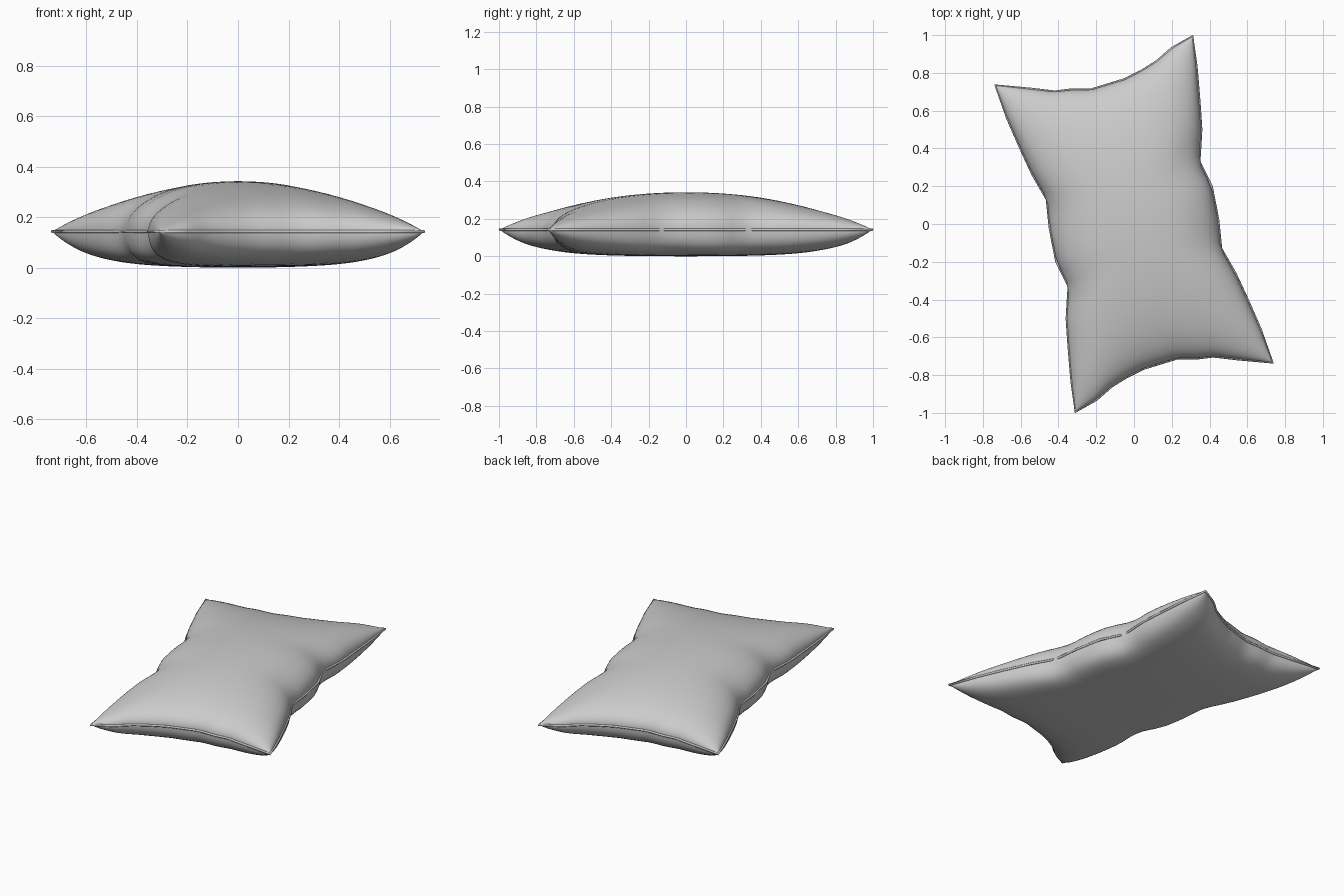
import bpy, bmesh, math
from mathutils import Vector

if "Cube" in bpy.data.objects:
    bpy.data.objects.remove(bpy.data.objects["Cube"])

# Seam outline: one end and one side; the other two are point-symmetric
END = [(-.735, .735), (-.55, .715), (-.42, .70), (-.34, .71), (-.23, .71), (-.05, .765),
       (.04, .81), (.12, .86), (.2, .93), (.31, .995)]
SIDE = [(.31, .995), (.33, .83), (.345, .65), (.355, .5), (.345, .33), (.41, .2), (.445, .02),
        (.46, -.13), (.535, -.26), (.6, -.4), (.67, -.56), (.735, -.735)]
SEAM_Z = .142
N = 40


def along(pts, t):
    """Point at fraction t of a polyline's length."""
    p = [Vector(q) for q in pts]
    lens = [(b - a).length for a, b in zip(p, p[1:])]
    d = t * sum(lens)
    for a, b, l in zip(p, p[1:], lens):
        if d <= l:
            return a.lerp(b, d / l)
        d -= l
    return p[-1]


def top(u): return along(END, u)
def bottom(u): return -along(END, 1 - u)
def right(v): return along(SIDE, 1 - v)
def left(v): return -along(SIDE, v)


def patch(u, v):
    """Fill the outline by blending its four edges."""
    a = bottom(u) * (1 - v) + top(u) * v + left(v) * (1 - u) + right(v) * u
    return a - (bottom(0) * (1 - u) * (1 - v) + bottom(1) * u * (1 - v)
                + top(0) * (1 - u) * v + top(1) * u * v)


def puff(u, v):
    """Fullness from 0 at the seam to 1 in the middle, with puckers at the sides."""
    a, b = 2 * u - 1, 2 * v - 1
    s = max(0, 1 - a * a) ** .44 * max(0, 1 - b * b) ** .45
    pucker = sum(math.exp(-((b - c * math.copysign(1, a)) / .1) ** 2) for c in (.38, -.17))
    return s * (1 - .15 * pucker * abs(a) ** 6)


# Cushion: upper and lower skins sharing the seam
steps = [(1 - math.cos(math.pi * i / N)) / 2 for i in range(N + 1)]
bm = bmesh.new()
for upper in (True, False):
    grid = []
    for v in steps:
        row = []
        for u in steps:
            p, s = patch(u, v), puff(u, v)
            if upper:
                z = SEAM_Z + .2 * s
            else:
                z = SEAM_Z - .142 * math.tanh(1.9 * s) / math.tanh(1.9)
            row.append(bm.verts.new((p.x, p.y, z)))
        grid.append(row)
    for j in range(N):
        for i in range(N):
            q = [grid[j][i], grid[j][i + 1], grid[j + 1][i + 1], grid[j + 1][i]]
            bm.faces.new(q if upper else q[::-1])
bmesh.ops.remove_doubles(bm, verts=bm.verts, dist=1e-5)
mesh = bpy.data.meshes.new("cushion")
bm.to_mesh(mesh)
bm.free()
cushion = bpy.data.objects.new("cushion", mesh)
bpy.context.collection.objects.link(cushion)
bpy.context.view_layer.objects.active = cushion
cushion.select_set(True)
bpy.ops.object.shade_smooth_by_angle(angle=math.radians(60))

# Seam piping around the outline
loop = END[:-1] + SIDE[:-1]
loop += [(-x, -y) for x, y in loop]
curve = bpy.data.curves.new("seam_piping", 'CURVE')
curve.dimensions = '3D'
curve.bevel_depth = .007
curve.bevel_resolution = 1
sp = curve.splines.new('POLY')
sp.points.add(len(loop) - 1)
for pt, (x, y) in zip(sp.points, loop):
    pt.co = (x, y, SEAM_Z, 1)
sp.use_cyclic_u = True
piping = bpy.data.objects.new("seam_piping", curve)
bpy.context.collection.objects.link(piping)
